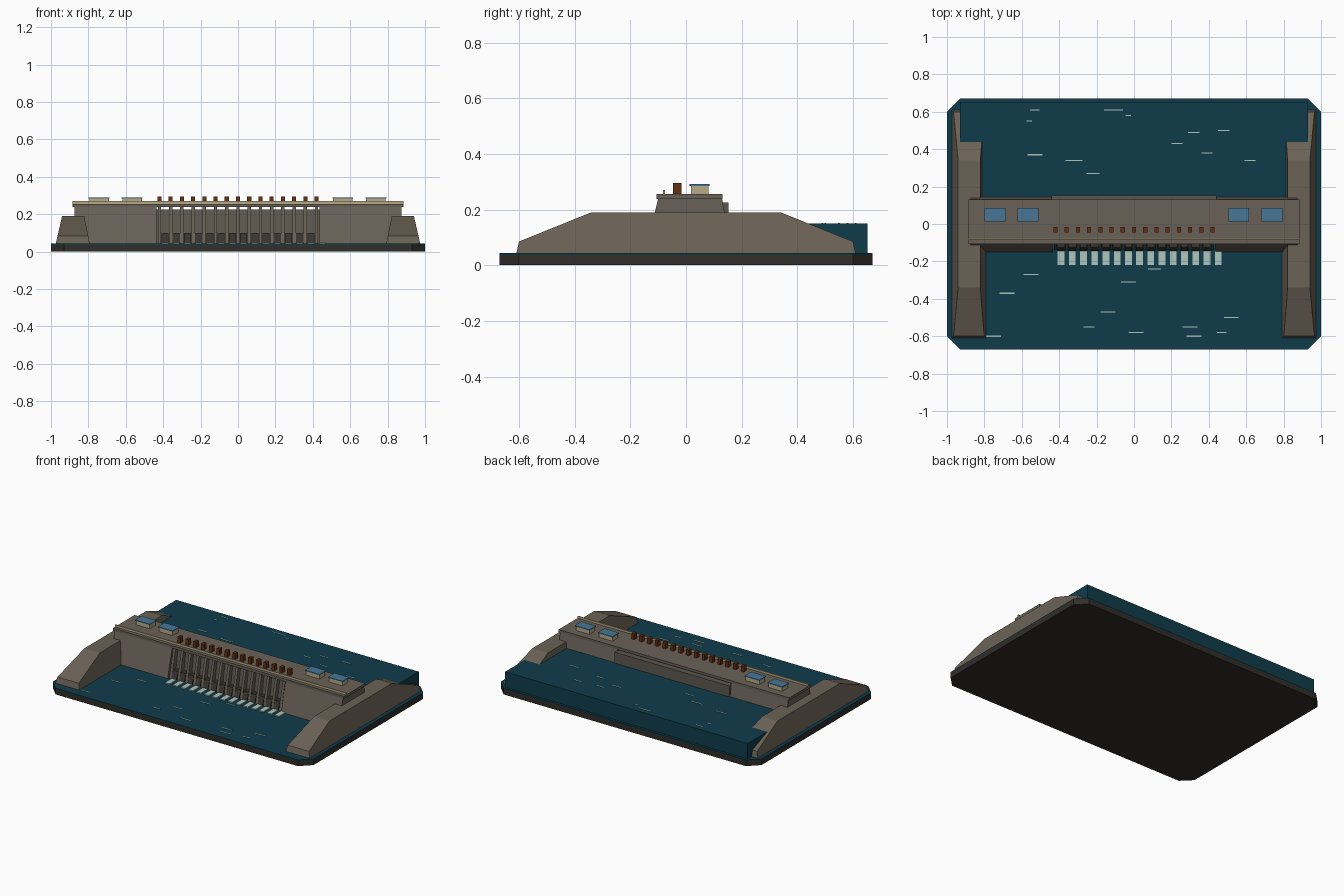
import bpy
import bmesh

cube = bpy.data.objects.get("Cube")
if cube:
    bpy.data.objects.remove(cube, do_unlink=True)


def material(name, hex_code):
    # Convert a display colour to linear values
    srgb = [int(hex_code[i:i + 2], 16) / 255 for i in (0, 2, 4)]
    linear = [c / 12.92 if c < 0.04 else ((c + 0.055) / 1.055) ** 2.4 for c in srgb]
    mat = bpy.data.materials.new(name)
    mat.use_nodes = True
    mat.diffuse_color = (*linear, 1)
    mat.node_tree.nodes["Principled BSDF"].inputs["Base Color"].default_value = (*linear, 1)
    return mat


CONCRETE = material("concrete", "696157")
BANK = material("bank_stone", "6b6256")
PIER = material("pier_concrete", "5d574e")
DARK = material("dark_outlet", "38352f")
GROUND = material("dark_ground", "302e29")
WATER = material("deep_water", "0f3c4b")
FOAM = material("pale_foam", "adc6be")
CREAM = material("cream_wall", "b8ab86")
ROOF = material("blue_roof", "477795")
RUST = material("rust_steel", "662f12")


def mesh_object(name, bm, mat):
    bmesh.ops.recalc_face_normals(bm, faces=bm.faces)
    mesh = bpy.data.meshes.new(name)
    bm.to_mesh(mesh)
    bm.free()
    mesh.materials.append(mat)
    obj = bpy.data.objects.new(name, mesh)
    bpy.context.collection.objects.link(obj)
    return obj


def loft(name, ring_a, ring_b, mat):
    """Solid between two matching outlines."""
    bm = bmesh.new()
    a = [bm.verts.new(p) for p in ring_a]
    b = [bm.verts.new(p) for p in ring_b]
    bm.faces.new(a)
    bm.faces.new(b)
    for i in range(len(a)):
        j = (i + 1) % len(a)
        bm.faces.new((a[i], a[j], b[j], b[i]))
    return mesh_object(name, bm, mat)


def prism(name, profile, x0, x1, mat):
    """Side profile of (y, z) points swept along x."""
    return loft(name, [(x0, y, z) for y, z in profile], [(x1, y, z) for y, z in profile], mat)


def box(name, x, y, z, mat):
    return prism(name, [(y[0], z[0]), (y[1], z[0]), (y[1], z[1]), (y[0], z[1])], x[0], x[1], mat)


def slab(name, z0, z1, mat):
    """Rectangular plate with cut corners."""
    w, d, c = 1.0, 0.67, 0.07
    outline = [(-w, c - d), (c - w, -d), (w - c, -d), (w, c - d),
               (w, d - c), (w - c, d), (c - w, d), (-w, d - c)]
    return loft(name, [(x, y, z0) for x, y in outline], [(x, y, z1) for x, y in outline], mat)


# Ground and water
FLOOR = 0.043
LAKE = 0.15
slab("ground_base", 0, 0.037, GROUND)
slab("lower_water", 0.037, FLOOR, WATER)
box("upper_reservoir", (-0.93, 0.93), (0.08, 0.652), (0.04, LAKE), WATER)

# Sloped side banks, narrowing with height
bank = [(-0.61, 0.04), (-0.6, 0.085), (-0.34, 0.19), (0.34, 0.19), (0.6, 0.085), (0.61, 0.04)]
for side, label in ((1, "left"), (-1, "right")):
    outer = [(side * (0.975 - 0.23 * (z - 0.04)), y, z) for y, z in bank]
    inner = [(side * (0.792 + 0.2 * (z - 0.04)), y, z) for y, z in bank]
    loft(label + "_bank", outer, inner, BANK)

    # Solid dam wings
    wing = [(-0.15, 0.04), (-0.1, 0.238), (0.13, 0.238), (0.165, 0.04)]
    prism(label + "_dam_wing", wing, side * 0.435, side * 0.875, CONCRETE)

# Recessed spillway wall
spillway = [(-0.1, 0.04), (-0.07, 0.226), (0.152, 0.226), (0.152, 0.04)]
prism("spillway_wall", spillway, -0.44, 0.44, PIER)

# Crest deck and front railing
box("crest_deck", (-0.885, 0.885), (-0.106, 0.132), (0.238, 0.256), CONCRETE)
box("front_railing", (-0.885, 0.885), (-0.082, -0.075), (0.256, 0.27), CREAM)

# Repeated spillway piers, hoists, outlets and foam
pier = [(-0.14, 0.04), (-0.095, 0.238), (-0.03, 0.238), (-0.03, 0.04)]
outlet = [(-0.145, 0.05), (-0.125, 0.1), (-0.08, 0.1), (-0.08, 0.05)]
for i in range(15):
    x = (i - 7) * 0.06
    prism("spillway_pier", pier, x - 0.009, x + 0.009, CONCRETE)
    box("gate_hoist", (x - 0.011, x + 0.011), (-0.046, -0.017), (0.256, 0.296), RUST)
    gap = x + 0.03
    if i < 14:
        prism("spillway_outlet", outlet, gap - 0.019, gap + 0.019, DARK)
    box("outlet_foam", (gap - 0.018, gap + 0.018), (-0.218, -0.143), (FLOOR, 0.05), FOAM)

# Crest buildings
for x in (-0.742, -0.566, 0.56, 0.737):
    box("crest_building", (x - 0.052, x + 0.052), (0.018, 0.08), (0.256, 0.284), CREAM)
    box("building_roof", (x - 0.056, x + 0.056), (0.013, 0.085), (0.284, 0.291), ROOF)

# Thin ripples on both water levels, as (x, y, length)
upper = [(-0.11, 0.61, 0.1), (-0.03, 0.58, 0.03), (-0.53, 0.61, 0.05), (-0.56, 0.55, 0.03),
         (-0.53, 0.37, 0.08), (-0.32, 0.34, 0.09), (-0.22, 0.27, 0.07), (0.32, 0.49, 0.06),
         (0.48, 0.5, 0.06), (0.23, 0.43, 0.06), (0.39, 0.38, 0.06), (0.62, 0.34, 0.06)]
lower = [(-0.55, -0.27, 0.08), (-0.68, -0.37, 0.08), (-0.75, -0.6, 0.08), (0.11, -0.24, 0.07),
         (-0.03, -0.31, 0.08), (-0.14, -0.47, 0.08), (-0.24, -0.55, 0.06), (0.01, -0.58, 0.08),
         (0.3, -0.55, 0.08), (0.32, -0.6, 0.08), (0.52, -0.5, 0.08), (0.47, -0.58, 0.05)]
for ripples, level in ((upper, LAKE), (lower, FLOOR)):
    for x, y, length in ripples:
        box("water_ripple", (x - length / 2, x + length / 2),
            (y - 0.003, y + 0.003), (level, level + 0.002), FOAM)
